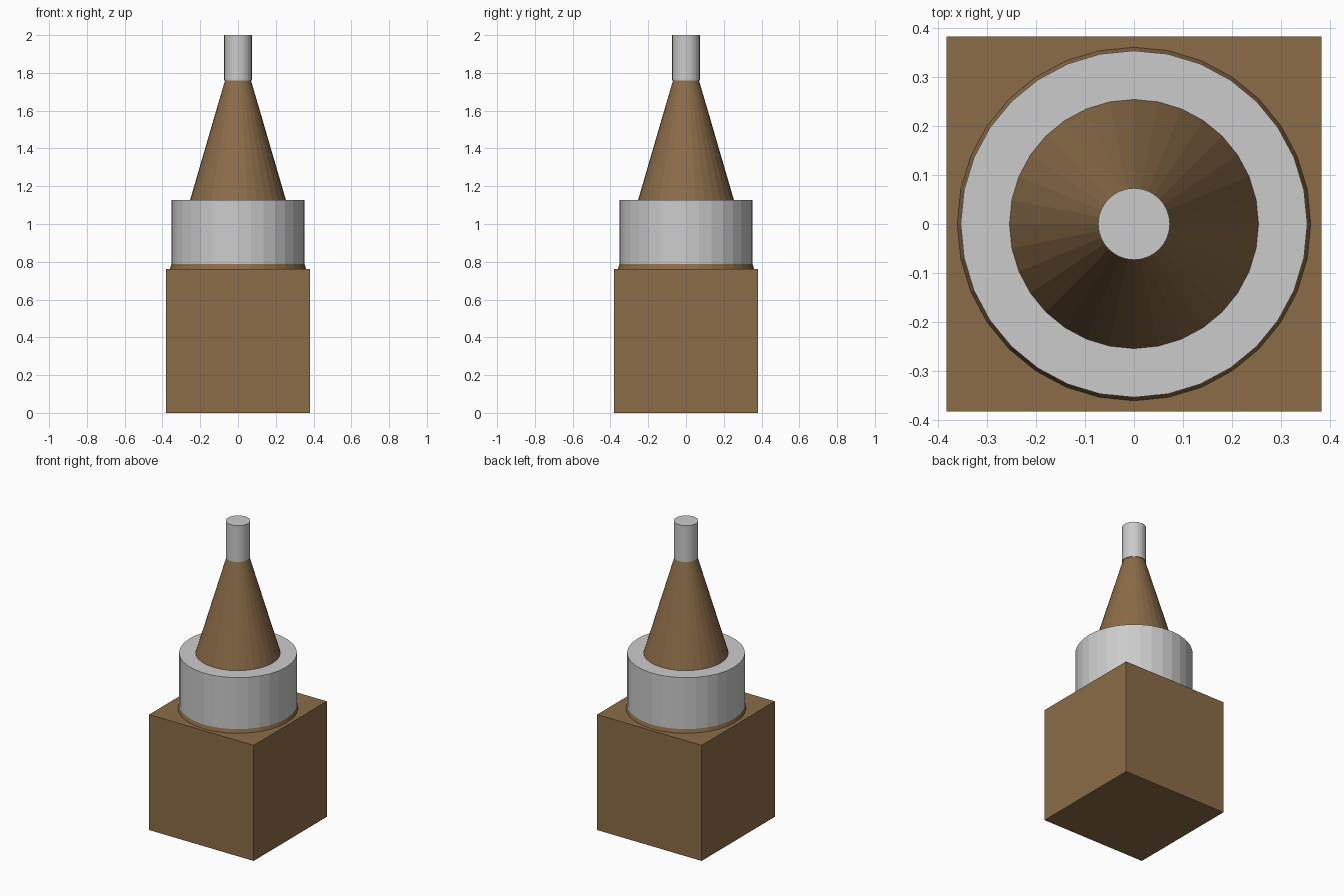
import bpy

if "Cube" in bpy.data.objects:
    bpy.data.objects.remove(bpy.data.objects["Cube"])

wood = bpy.data.materials.new("brown")
wood.diffuse_color = (0.26, 0.15, 0.065, 1)
wood.use_nodes = True
wood.node_tree.nodes["Principled BSDF"].inputs["Base Color"].default_value = wood.diffuse_color


def frustum(name, r1, r2, z1, z2, mat=None):
    """Flat-shaded 32-sided cylinder or truncated cone standing on z1."""
    bpy.ops.mesh.primitive_cone_add(vertices=32, radius1=r1, radius2=r2,
                                    depth=z2 - z1, location=(0, 0, (z1 + z2) / 2))
    obj = bpy.context.object
    obj.name = name
    if mat:
        obj.data.materials.append(mat)
    return obj


# Square base block
SIDE = 0.763
bpy.ops.mesh.primitive_cube_add(size=SIDE, location=(0, 0, SIDE / 2))
base = bpy.context.object
base.name = "base_block"
base.data.materials.append(wood)

# Tapered body, running through the collar
frustum("tapered_body", 0.36, 0.068, SIDE, 1.763, wood)

# Metal collar and tip
frustum("collar", 0.353, 0.353, 0.78, 1.127)
frustum("tip", 0.073, 0.073, 1.76, 2.0)
